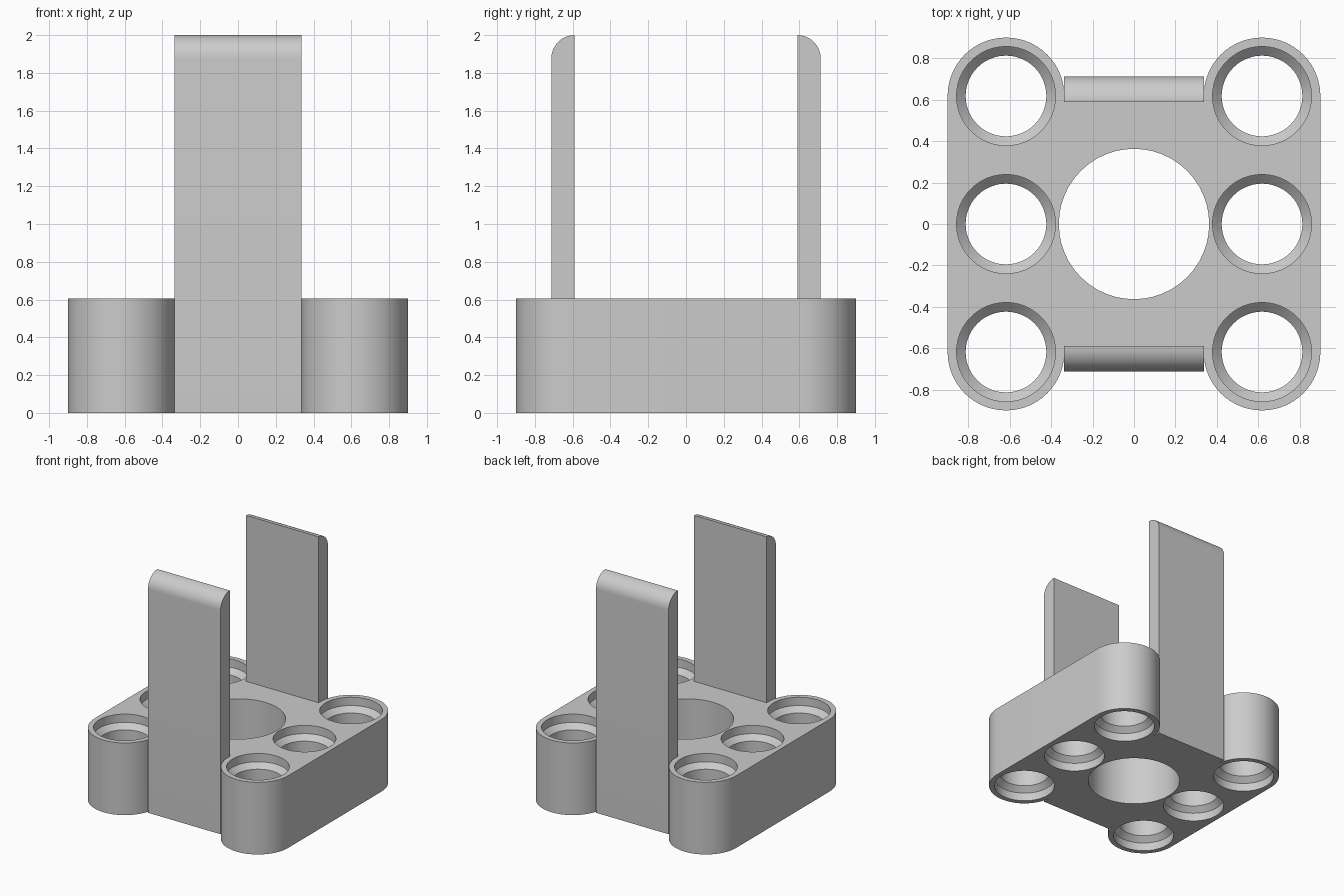
import bpy
import bmesh
from math import cos, sin, pi, radians

if "Cube" in bpy.data.objects:
    bpy.data.objects.remove(bpy.data.objects["Cube"], do_unlink=True)

PITCH = 0.618      # spacing of the pin holes
EAR = 0.282        # radius of the rounded ends
HEIGHT = 0.606     # thickness of the base
HALF_W = 0.337     # half width of the upright plates
PLATE_IN, PLATE_OUT = 0.59, 0.713

grey = bpy.data.materials.new("mid grey")
grey.use_nodes = True
colour = (0.6, 0.6, 0.6, 1)
grey.diffuse_color = colour
grey.node_tree.nodes["Principled BSDF"].inputs["Base Color"].default_value = colour


def new_object(name, bm):
    bmesh.ops.recalc_face_normals(bm, faces=bm.faces)
    mesh = bpy.data.meshes.new(name)
    bm.to_mesh(mesh)
    bm.free()
    mesh.materials.append(grey)
    obj = bpy.data.objects.new(name, mesh)
    bpy.context.collection.objects.link(obj)
    return obj


def prism(name, outline, direction):
    bm = bmesh.new()
    face = bm.faces.new([bm.verts.new(p) for p in outline])
    moved = bmesh.ops.extrude_face_region(bm, geom=[face])["geom"]
    bmesh.ops.translate(bm, vec=direction,
                        verts=[v for v in moved if isinstance(v, bmesh.types.BMVert)])
    return new_object(name, bm)


def arc(cx, cy, r, start, end, steps):
    angles = [radians(start + (end - start) * i / steps) for i in range(steps + 1)]
    return [(cx + r * cos(a), cy + r * sin(a)) for a in angles]


def add_lathe(bm, profile, x, y, segments):
    # closed solid of revolution around a vertical axis
    rings = [[bm.verts.new((x + r * cos(2 * pi * i / segments),
                            y + r * sin(2 * pi * i / segments), z))
              for i in range(segments)] for r, z in profile]
    for low, high in zip(rings, rings[1:]):
        for i in range(segments):
            j = (i + 1) % segments
            bm.faces.new((low[i], low[j], high[j], high[i]))
    bm.faces.new(rings[0])
    bm.faces.new(rings[-1])


def boolean(target, tool, operation):
    mod = target.modifiers.new(operation.lower(), 'BOOLEAN')
    mod.operation, mod.object, mod.solver = operation, tool, 'EXACT'
    bpy.context.view_layer.objects.active = target
    bpy.ops.object.modifier_apply(modifier=mod.name)
    bpy.data.objects.remove(tool, do_unlink=True)


# Base: two rounded side beams joined by a web
quarter = arc(PITCH, PITCH, EAR, 0, 180, 28)
right_half = [(x, -y) for x, y in reversed(quarter)] + quarter
outline = right_half + [(-x, -y) for x, y in right_half]
base = prism("base_with_uprights", [(x, y, 0) for x, y in outline], (0, 0, HEIGHT))

# Upright plates with a rounded outer top edge
thick = PLATE_OUT - PLATE_IN
side = [(PLATE_IN, 2), (PLATE_IN, 0), (PLATE_OUT, 0)]
side += arc(PLATE_IN, 2 - thick, thick, 0, 90, 12)[:-1]
for name, s in (("front_upright", -1), ("back_upright", 1)):
    plate = prism(name, [(-HALF_W, s * y, z) for y, z in side], (2 * HALF_W, 0, 0))
    boolean(base, plate, 'UNION')

# Large centre hole and six pin holes, recessed with a chamfer at both ends
lower = [(0.239, -0.1), (0.239, 0.07), (0.195, 0.112)]
pin = lower + [(r, HEIGHT - z) for r, z in reversed(lower)]
bm = bmesh.new()
add_lathe(bm, [(0.363, -0.1), (0.363, HEIGHT + 0.1)], 0, 0, 48)
for x in (-PITCH, PITCH):
    for y in (-PITCH, 0, PITCH):
        add_lathe(bm, pin, x, y, 48)
boolean(base, new_object("hole_cutter", bm), 'DIFFERENCE')

# Smooth curved walls, keep hard edges
bpy.ops.object.select_all(action='DESELECT')
base.select_set(True)
bpy.context.view_layer.objects.active = base
bpy.ops.object.shade_smooth_by_angle(angle=radians(30))
